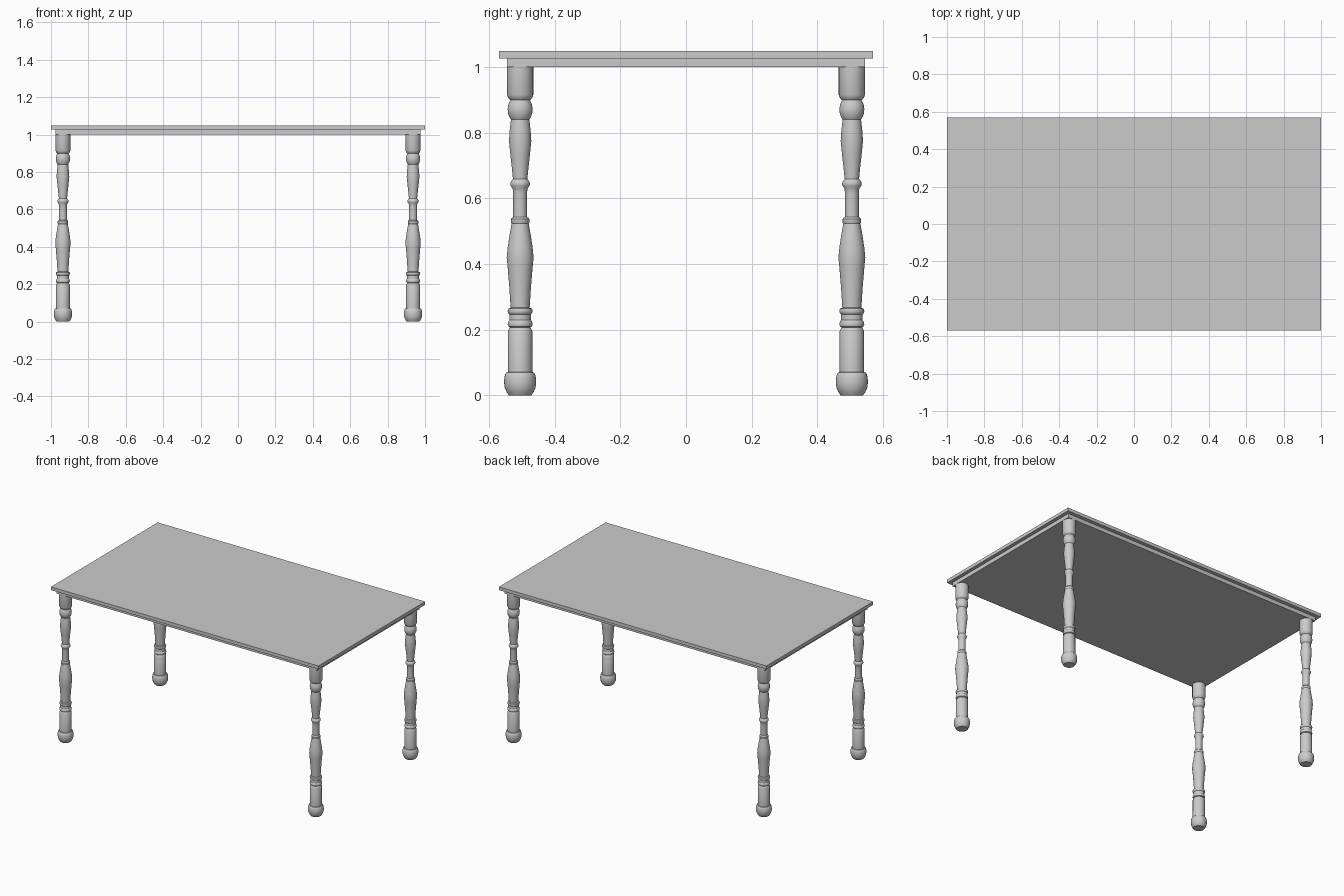
import bpy
import bmesh
import math

if "Cube" in bpy.data.objects:
    bpy.data.objects.remove(bpy.data.objects["Cube"])

LEG_X, LEG_Y = 0.936, 0.505
SIDES = 32

# Turned leg outline: (radius, height)
PROFILE = [
    # foot
    (0.034, 0.0), (0.041, 0.010), (0.047, 0.024), (0.049, 0.040),
    (0.048, 0.055), (0.045, 0.066), (0.042, 0.070), (0.037, 0.071),
    # lower block
    (0.037, 0.196), (0.034, 0.202), (0.031, 0.207),
    # two rings
    (0.036, 0.210), (0.038, 0.217), (0.036, 0.225), (0.033, 0.229),
    (0.033, 0.247), (0.036, 0.250), (0.038, 0.257), (0.036, 0.264),
    # lower vase
    (0.029, 0.267), (0.033, 0.330), (0.038, 0.390), (0.041, 0.420),
    (0.038, 0.450), (0.032, 0.490), (0.026, 0.523),
    # collar and slim neck
    (0.028, 0.526), (0.028, 0.537), (0.025, 0.541), (0.021, 0.544),
    (0.021, 0.618), (0.023, 0.630), (0.029, 0.639), (0.030, 0.645),
    (0.028, 0.651), (0.022, 0.659),
    # upper vase
    (0.025, 0.690), (0.030, 0.735), (0.034, 0.775), (0.032, 0.805),
    (0.028, 0.840),
    # ball
    (0.033, 0.848), (0.037, 0.860), (0.038, 0.872), (0.036, 0.886),
    (0.030, 0.899),
    # top block
    (0.036, 0.905), (0.040, 0.915), (0.040, 1.0),
]


def make_board(name, half_x, half_y, z0, z1):
    bpy.ops.mesh.primitive_cube_add(size=1, location=(0, 0, (z0 + z1) / 2))
    board = bpy.context.object
    board.name = name
    board.scale = (2 * half_x, 2 * half_y, z1 - z0)
    bpy.ops.object.transform_apply(location=False, rotation=False, scale=True)


def make_leg(name, x, y):
    bm = bmesh.new()
    rings = []
    for r, z in PROFILE:
        rings.append([bm.verts.new((r * math.cos(2 * math.pi * i / SIDES),
                                    r * math.sin(2 * math.pi * i / SIDES), z))
                      for i in range(SIDES)])
    for low, high in zip(rings, rings[1:]):
        for i in range(SIDES):
            j = (i + 1) % SIDES
            bm.faces.new((low[i], low[j], high[j], high[i]))
    bm.faces.new(rings[0][::-1])
    bm.faces.new(rings[-1])
    mesh = bpy.data.meshes.new(name)
    bm.to_mesh(mesh)
    bm.free()
    leg = bpy.data.objects.new(name, mesh)
    leg.location = (x, y, 0)
    bpy.context.collection.objects.link(leg)
    bpy.ops.object.select_all(action='DESELECT')
    leg.select_set(True)
    bpy.context.view_layer.objects.active = leg
    bpy.ops.object.shade_smooth_by_angle(angle=math.radians(35))


# Table top and the smaller board beneath it
make_board("table_top", 1.0, 0.57, 1.026, 1.048)
make_board("under_board", 0.976, 0.545, 1.0, 1.026)

# Four turned legs
for depth, sy in (("front", -1), ("back", 1)):
    for side, sx in (("left", -1), ("right", 1)):
        make_leg(f"{depth}_{side}_leg", sx * LEG_X, sy * LEG_Y)
